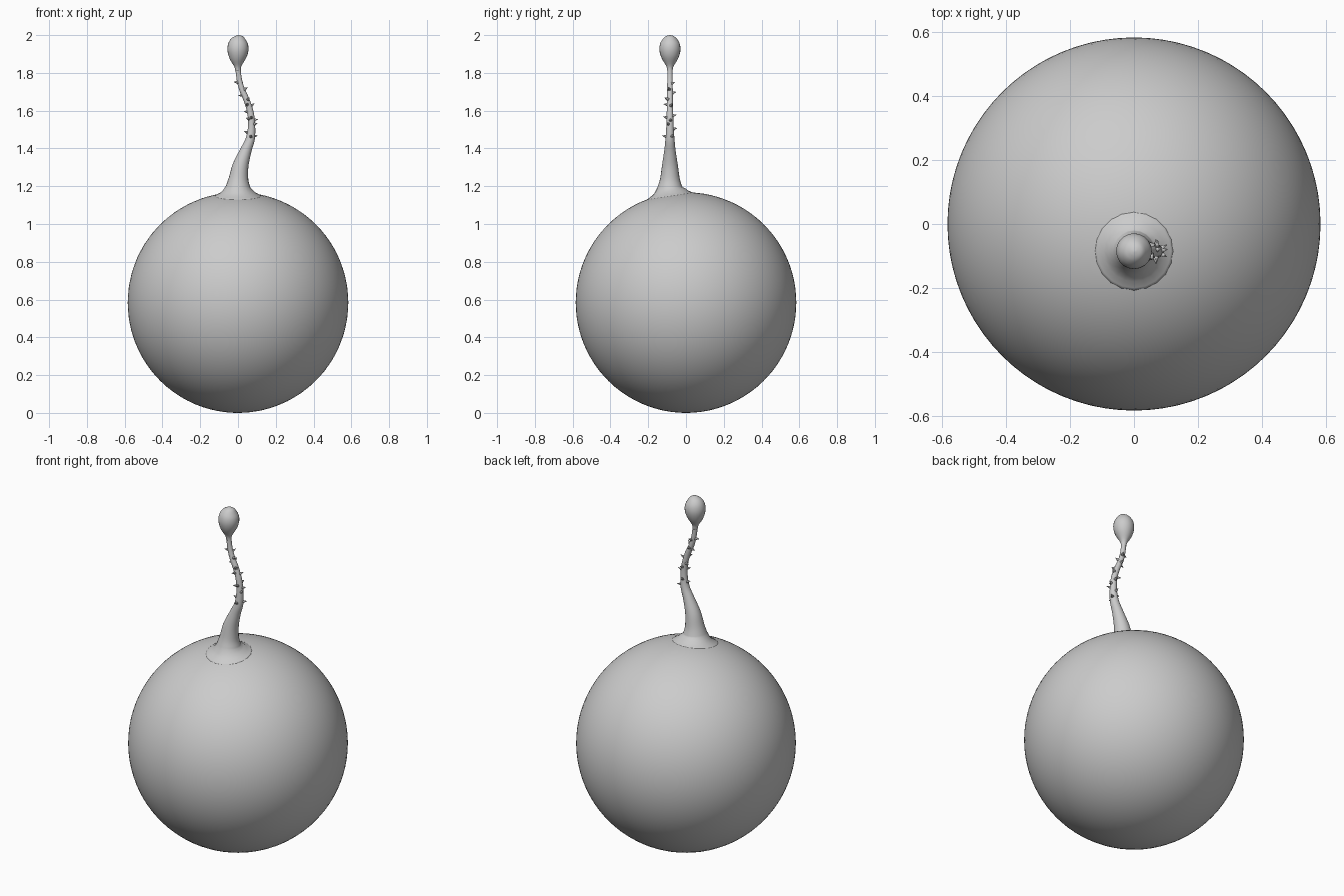
import bpy, bmesh, math
from mathutils import Vector

if "Cube" in bpy.data.objects:
    bpy.data.objects.remove(bpy.data.objects["Cube"])

R, CZ, SY = 0.584, 0.584, -0.085


def spline(pts, steps):
    """Catmull-Rom resampling of tuples."""
    out = []
    for i in range(len(pts) - 1):
        a, b = pts[max(i - 1, 0)], pts[i]
        c, d = pts[i + 1], pts[min(i + 2, len(pts) - 1)]
        for s in range(steps):
            t = s / steps
            out.append(tuple(0.5 * (2 * q + (r - p) * t + (2 * p - 5 * q + 4 * r - w) * t * t
                       + (3 * q - p - 3 * r + w) * t ** 3) for p, q, r, w in zip(a, b, c, d)))
    return out + [pts[-1]]


def tangent(pts, i):
    a, b = pts[max(i - 1, 0)], pts[min(i + 1, len(pts) - 1)]
    return Vector((b[0] - a[0], 0, b[1] - a[1])).normalized()


def surface_z(x, y):
    return CZ + math.sqrt(R * R - x * x - y * y)


def finish(bm, name):
    bmesh.ops.recalc_face_normals(bm, faces=bm.faces)
    for f in bm.faces:
        f.smooth = True
    me = bpy.data.meshes.new(name)
    bm.to_mesh(me)
    bm.free()
    ob = bpy.data.objects.new(name, me)
    bpy.context.collection.objects.link(ob)
    return ob


def loft(name, pts, sides=20, skirt=()):
    """Tube through (x, z, radius) points; skirt radii drape on the ball."""
    bm = bmesh.new()
    rings = []
    angles = [2 * math.pi * k / sides for k in range(sides)]
    for rad, lift in skirt:
        ring = []
        for a in angles:
            x, y = rad * math.cos(a), SY + rad * math.sin(a)
            ring.append(bm.verts.new((x, y, surface_z(x, y) + lift)))
        rings.append(ring)
    for i, (x, z, r) in enumerate(pts):
        t = tangent(pts, i)
        side = Vector((t.z, 0, -t.x))
        c = Vector((x, SY, z))
        rings.append([bm.verts.new(c + side * r * math.cos(a) + Vector((0, r * math.sin(a), 0)))
                      for a in angles])
    for lo, hi in zip(rings, rings[1:]):
        for k in range(sides):
            n = (k + 1) % sides
            bm.faces.new((lo[k], lo[n], hi[n], hi[k]))
    bm.faces.new(rings[0])
    bm.faces.new(rings[-1])
    return finish(bm, name)


# Round body
bm = bmesh.new()
bmesh.ops.create_icosphere(bm, subdivisions=5, radius=R)
bmesh.ops.translate(bm, verts=bm.verts, vec=(0, 0, CZ))
finish(bm, "round_body")

# Curved stem with a flared foot
path = spline([(0.0, 1.195, 0.066), (0.003, 1.24, 0.052), (0.014, 1.31, 0.042),
               (0.042, 1.39, 0.030), (0.065, 1.45, 0.024), (0.072, 1.52, 0.019),
               (0.066, 1.59, 0.017), (0.046, 1.655, 0.016), (0.022, 1.71, 0.015),
               (0.008, 1.76, 0.014), (0.001, 1.81, 0.014), (0.0, 1.835, 0.017)], 4)
loft("stem", path, skirt=((0.135, -0.004), (0.115, 0.002), (0.095, 0.010), (0.080, 0.022)))

# Teardrop bulb at the tip
bulb = spline([(0.0, 1.81, 0.014), (-0.001, 1.835, 0.019), (-0.002, 1.87, 0.040),
               (-0.001, 1.90, 0.052), (0.0, 1.93, 0.056), (0.001, 1.96, 0.050),
               (0.003, 1.985, 0.033), (0.003, 1.996, 0.017), (0.003, 2.0, 0.002)], 3)
loft("tip_bulb", bulb)

# Small thorns scattered around the upper stem: height, angle in degrees
thorns = [(1.465, 270), (1.47, 30), (1.485, 180), (1.505, 95), (1.53, 330), (1.55, 10),
          (1.56, 215), (1.565, 275), (1.575, 80), (1.60, 150), (1.625, 20), (1.635, 255),
          (1.66, 300), (1.69, 180), (1.695, 85), (1.71, 345), (1.745, 60), (1.755, 190)]
bm = bmesh.new()
for z, deg in thorns:
    i = min(range(len(path)), key=lambda j: abs(path[j][1] - z))
    x, _, r = path[i]
    t = tangent(path, i)
    a = math.radians(deg)
    out = Vector((t.z, 0, -t.x)) * math.cos(a) + Vector((0, math.sin(a), 0))
    axis = (out + t * 0.25).normalized()
    rot = axis.to_track_quat('Z', 'Y').to_matrix().to_4x4()
    rot.translation = Vector((x, SY, z)) + out * (r + 0.006)
    bmesh.ops.create_cone(bm, cap_ends=True, segments=6, radius1=0.011, radius2=0.0005,
                          depth=0.026, matrix=rot)
finish(bm, "thorns")
